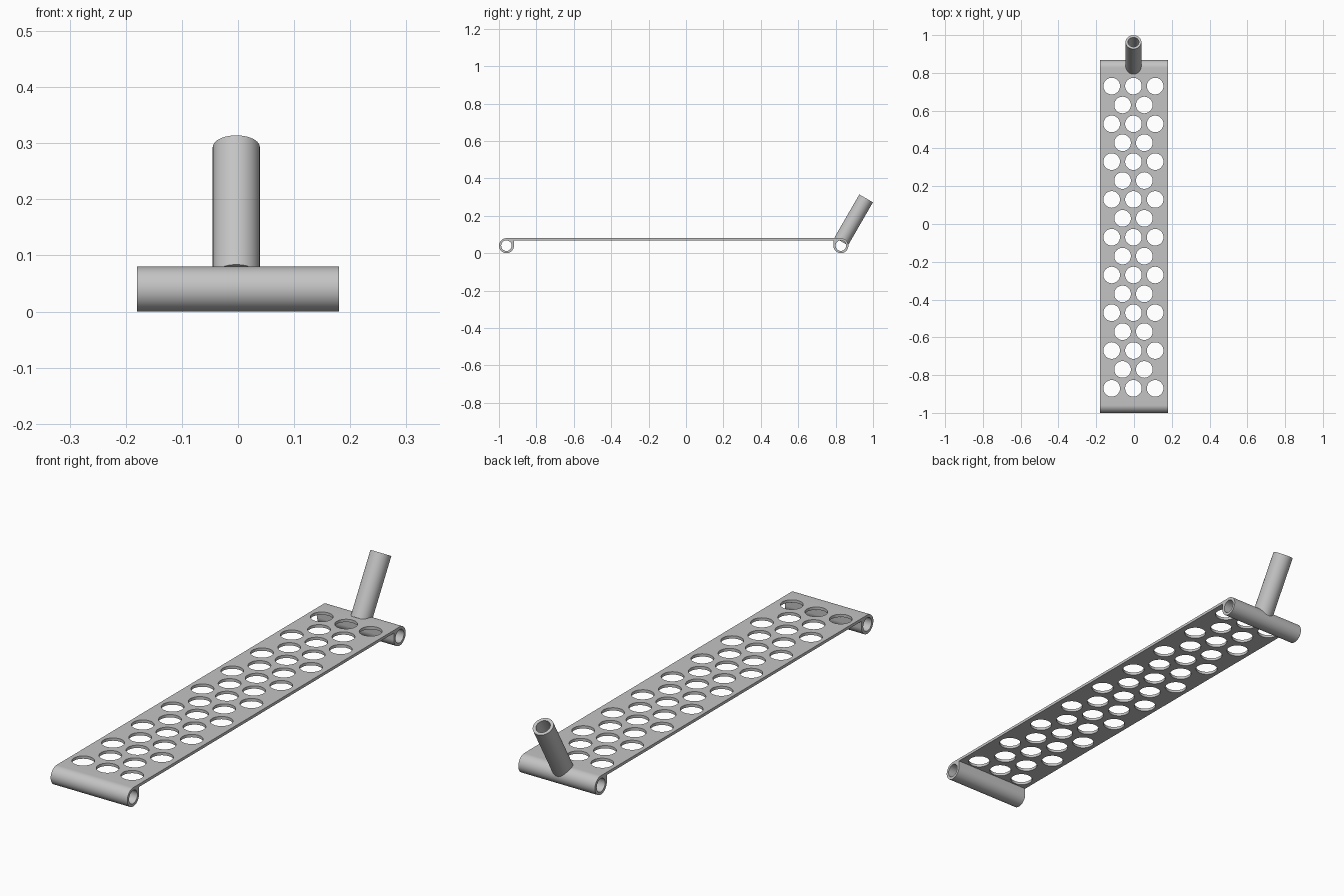
import bpy
import bmesh
from math import cos, sin, pi, radians

cube = bpy.data.objects.get("Cube")
if cube:
    bpy.data.objects.remove(cube, do_unlink=True)

HALF_WIDTH = 0.18
TOP = 0.08
SHEET = 0.012
ROLL = 0.04          # outer radius of the rolled ends
BORE = 0.028         # inner radius of the rolled ends
FRONT, REAR = -0.96, 0.828
SHIFT = -0.003       # sideways offset of holes and handle

steel = bpy.data.materials.new("plain grey metal")
steel.use_nodes = True
GREY = (0.55, 0.55, 0.55, 1)
steel.diffuse_color = GREY
steel.node_tree.nodes["Principled BSDF"].inputs["Base Color"].default_value = GREY


def circle(x, y, radius, sides=40):
    return [(x + radius * cos(2 * pi * i / sides), y + radius * sin(2 * pi * i / sides))
            for i in range(sides)]


def extruded(name, loops, depth, location, rotation=(0, 0, 0)):
    """Extrude an outline with holes, centred on its local z axis."""
    curve = bpy.data.curves.new(name, 'CURVE')
    curve.dimensions = '2D'
    curve.fill_mode = 'BOTH'
    curve.extrude = depth / 2
    for loop in loops:
        spline = curve.splines.new('POLY')
        spline.points.add(len(loop) - 1)
        for point, (x, y) in zip(spline.points, loop):
            point.co = (x, y, 0, 1)
        spline.use_cyclic_u = True
    obj = bpy.data.objects.new(name, curve)
    bpy.context.collection.objects.link(obj)
    obj.location = location
    obj.rotation_euler = rotation
    bpy.ops.object.select_all(action='DESELECT')
    obj.select_set(True)
    bpy.context.view_layer.objects.active = obj
    bpy.ops.object.convert(target='MESH')
    obj = bpy.context.object
    # Weld the caps to the walls and face everything outward
    bm = bmesh.new()
    bm.from_mesh(obj.data)
    bmesh.ops.remove_doubles(bm, verts=bm.verts, dist=0.0001)
    bmesh.ops.recalc_face_normals(bm, faces=bm.faces)
    bm.to_mesh(obj.data)
    bm.free()
    obj.data.materials.clear()
    obj.data.materials.append(steel)
    bpy.ops.object.shade_smooth_by_angle(angle=radians(30))
    return obj


# Perforated sheet: rows of three and two holes in turn
start, end = FRONT + ROLL, REAR - ROLL
outline = [(-HALF_WIDTH, start), (HALF_WIDTH, start), (HALF_WIDTH, end), (-HALF_WIDTH, end)]
holes = []
for row in range(17):
    count = 3 - row % 2
    for column in range(count):
        x = SHIFT + (column - (count - 1) / 2) * 0.115
        holes.append(circle(x, 0.73 - row * 0.1, 0.044))
extruded("perforated_plate", [outline] + holes, SHEET, (0, 0, TOP - SHEET / 2))

# Rolled ends: round outside, square where they meet the sheet
for name, y, inward in (("front_roll", FRONT, 1), ("rear_roll", REAR, -1)):
    arc = [(-inward * ROLL * sin(pi * i / 32), ROLL * cos(pi * i / 32)) for i in range(49)]
    profile = arc + [(inward * ROLL, ROLL)]
    extruded(name, [profile, circle(0, 0, BORE)], 2 * HALF_WIDTH,
             (0, y, ROLL), (pi / 2, 0, pi / 2))

# Leaning hollow handle socket
lean, length = radians(30), 0.266
extruded("handle_socket", [circle(0, 0, 0.042), circle(0, 0, 0.029)], length,
         (SHIFT, 0.963 - sin(lean) * length / 2, 0.293 - cos(lean) * length / 2),
         (-lean, 0, 0))
